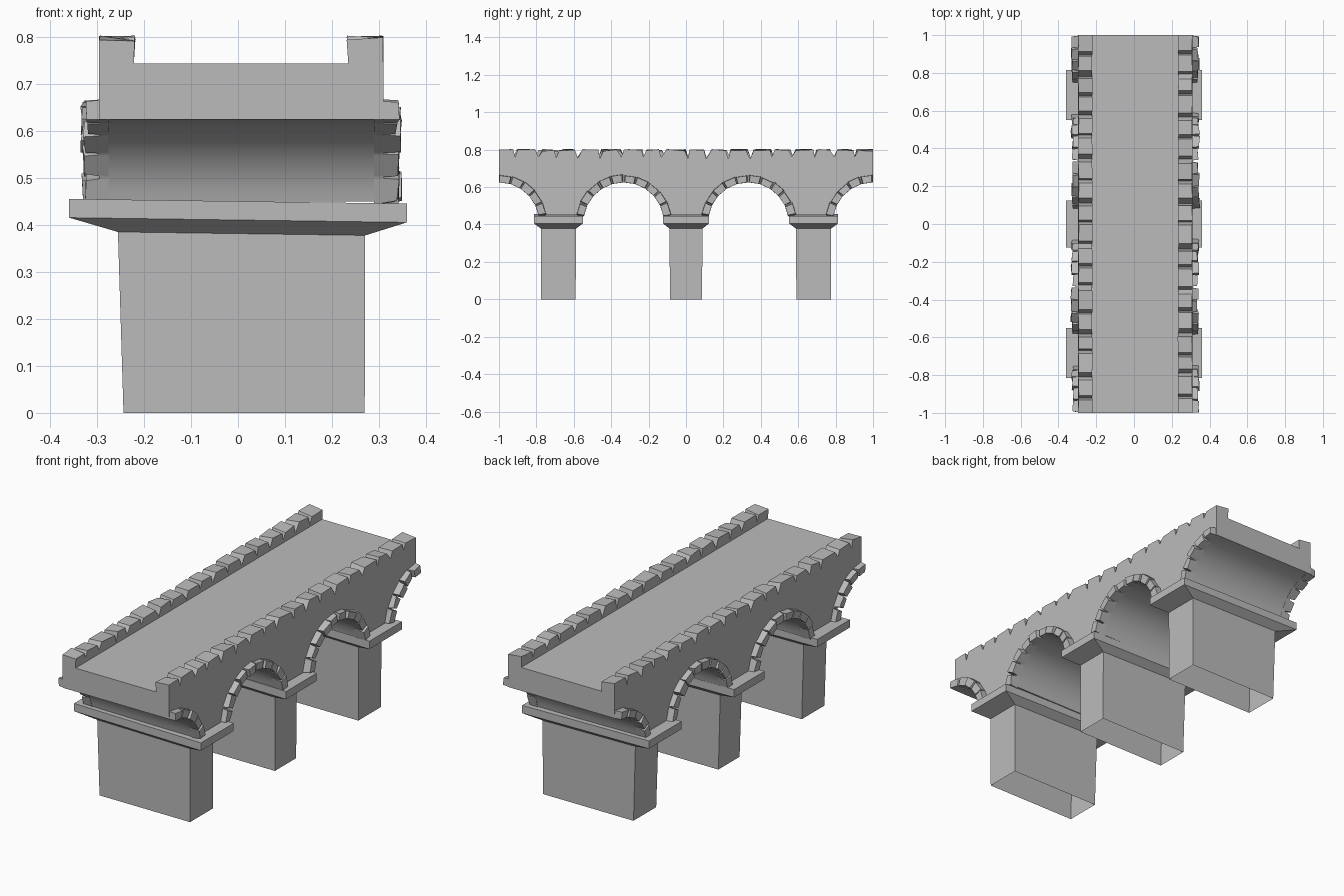
import bpy, bmesh, math, random
from mathutils import Vector

random.seed(4)
if "Cube" in bpy.data.objects:
    bpy.data.objects.remove(bpy.data.objects["Cube"], do_unlink=True)

stone = bpy.data.materials.new("grey_stone")
stone.use_nodes = True
GREY = (0.5, 0.5, 0.5, 1)
stone.diffuse_color = GREY
stone.node_tree.nodes["Principled BSDF"].inputs["Base Color"].default_value = GREY

X0, X1 = -0.296, 0.31          # outer wall faces
DECK0, DECK1 = -0.222, 0.235   # inner parapet faces
DECK_Z, TOP_Z = 0.745, 0.80
SPRING_Z, ARC_Z = 0.45, 0.41
R_IN, R_OUT = 0.215, 0.257
PERIOD = 2 / 3
ARCHES = [-1, -PERIOD / 2, PERIOD / 2, 1]
PIERS = [-0.682, 0, 0.682]


def finish(name, bm):
    bmesh.ops.recalc_face_normals(bm, faces=bm.faces)
    me = bpy.data.meshes.new(name)
    bm.to_mesh(me)
    bm.free()
    me.materials.append(stone)
    ob = bpy.data.objects.new(name, me)
    bpy.context.collection.objects.link(ob)
    return ob


def prism(bm, outline, x0, x1):
    """Extrude a (y, z) outline along x."""
    face = bm.faces.new([bm.verts.new((x0, y, z)) for y, z in outline])
    out = bmesh.ops.extrude_face_region(bm, geom=[face])["geom"]
    for v in out:
        if isinstance(v, bmesh.types.BMVert):
            v.co.x = x1


def loft(bm, rings, bottom=True):
    """Skin a stack of equally sized point loops."""
    loops = [[bm.verts.new(p) for p in ring] for ring in rings]
    n = len(loops[0])
    for a, b in zip(loops, loops[1:]):
        for i in range(n):
            j = (i + 1) % n
            bm.faces.new((a[i], a[j], b[j], b[i]))
    if bottom:
        bm.faces.new(loops[0][::-1])
    bm.faces.new(loops[-1])


def rect(x0, x1, y, half, z, tilt=0.0):
    return [(px, y + s * half, z - tilt * px)
            for px, s in ((x0, -1), (x1, -1), (x1, 1), (x0, 1))]


def cut(ob, cutter):
    mod = ob.modifiers.new("cut", "BOOLEAN")
    mod.operation = "DIFFERENCE"
    mod.solver = "EXACT"
    mod.object = cutter
    bpy.context.view_layer.objects.active = ob
    bpy.ops.object.modifier_apply(modifier=mod.name)
    bpy.data.objects.remove(cutter, do_unlink=True)


# Bridge body: side profile with two whole arches and a half arch at each end
outline = [(1, TOP_Z), (-1, TOP_Z)]
start = math.asin((SPRING_Z - ARC_Z) / R_IN)
STEPS = 24
for c in ARCHES:
    for i in range(STEPS + 1):
        a = math.pi - start - (math.pi - 2 * start) * i / STEPS
        y = c + R_IN * math.cos(a)
        if abs(y) < 1.0001:
            outline.append((y, ARC_Z + R_IN * math.sin(a)))
bm = bmesh.new()
prism(bm, outline, X0, X1)
body = finish("bridge_body", bm)

# Roadway trough between the parapets
bm = bmesh.new()
prism(bm, [(-1.1, DECK_Z), (1.1, DECK_Z), (1.1, 0.9), (-1.1, 0.9)], DECK0, DECK1)
cut(body, finish("road_cutter", bm))

# V-shaped joints between the parapet stones
bm = bmesh.new()
for x0, x1 in ((X0 - 0.05, DECK0 + 0.02), (DECK1 - 0.02, X1 + 0.05)):
    for i in range(-8, 9):
        y = i * 0.114 + random.uniform(-0.012, 0.012)
        w = 0.025 if i % 2 else 0.015
        tip = TOP_Z - random.uniform(0.035, 0.05)
        prism(bm, [(y - w, TOP_Z + 0.01), (y + random.uniform(-w, w) / 2, tip),
                   (y + w, TOP_Z + 0.01)], x0, x1)
cut(body, finish("joint_cutter", bm))

# Uneven, worn parapet tops
for v in body.data.vertices:
    if v.co.z > TOP_Z - 0.01:
        v.co.z += random.uniform(-0.008, 0.004)
        v.co.x *= 1 - random.uniform(0, 0.015)
body.select_set(True)
bpy.context.view_layer.objects.active = body
bpy.ops.object.shade_smooth_by_angle(angle=math.radians(25))

# Arch rings: separate wedge stones standing proud of both walls
bm = bmesh.new()
COUNT = 10
low = math.radians(9)
span = (math.pi - 2 * low) / COUNT


def wedge(c, x, a0, a1, r0, r1):
    return [(x, c + r * math.cos(a), ARC_Z + r * math.sin(a))
            for a, r in ((a0, r0), (a1, r0), (a1, r1), (a0, r1))]


for c in ARCHES:
    for side, wall in ((-1, X0), (1, X1)):
        for i in range(COUNT):
            a0, a1 = low + i * span, low + (i + 1) * span
            if abs(c + R_IN * math.cos((a0 + a1) / 2)) > 1:
                continue
            r1 = R_OUT + random.uniform(-0.004, 0.003)
            out = wall + side * random.uniform(0.026, 0.037)
            g0, g1 = random.uniform(0.01, 0.04), random.uniform(0.01, 0.04)
            front = wedge(c, out, a0 + g0, a1 - g1, R_IN, r1 - 0.003)
            front = [Vector(p) + Vector((random.uniform(-0.004, 0.004), 0, 0))
                     for p in front]
            loft(bm, [wedge(c, wall - side * 0.02, a0, a1, R_IN, r1), front])
for v in bm.verts:
    v.co.y = max(-1, min(1, v.co.y))
finish("arch_ring_stones", bm)

# Piers with flared capping slabs
PX0, PX1 = -0.256, 0.271
TILT = 0.014
for name, y in zip(("front", "middle", "back"), PIERS):
    half = 0.088 if name == "middle" else 0.094
    slab = 0.124 if name == "middle" else 0.132
    bm = bmesh.new()
    loft(bm, [rect(-0.244, 0.27, y, half - 0.002, 0),
              rect(PX0, PX1, y, half, 0.39)], bottom=False)
    finish(name + "_pier", bm)
    bm = bmesh.new()
    loft(bm, [rect(PX0, PX1, y, half, 0.382, TILT),
              rect(-0.36, 0.36, y, slab, 0.411, TILT),
              rect(-0.36, 0.36, y, slab, 0.451, TILT)])
    finish(name + "_pier_cap", bm)
